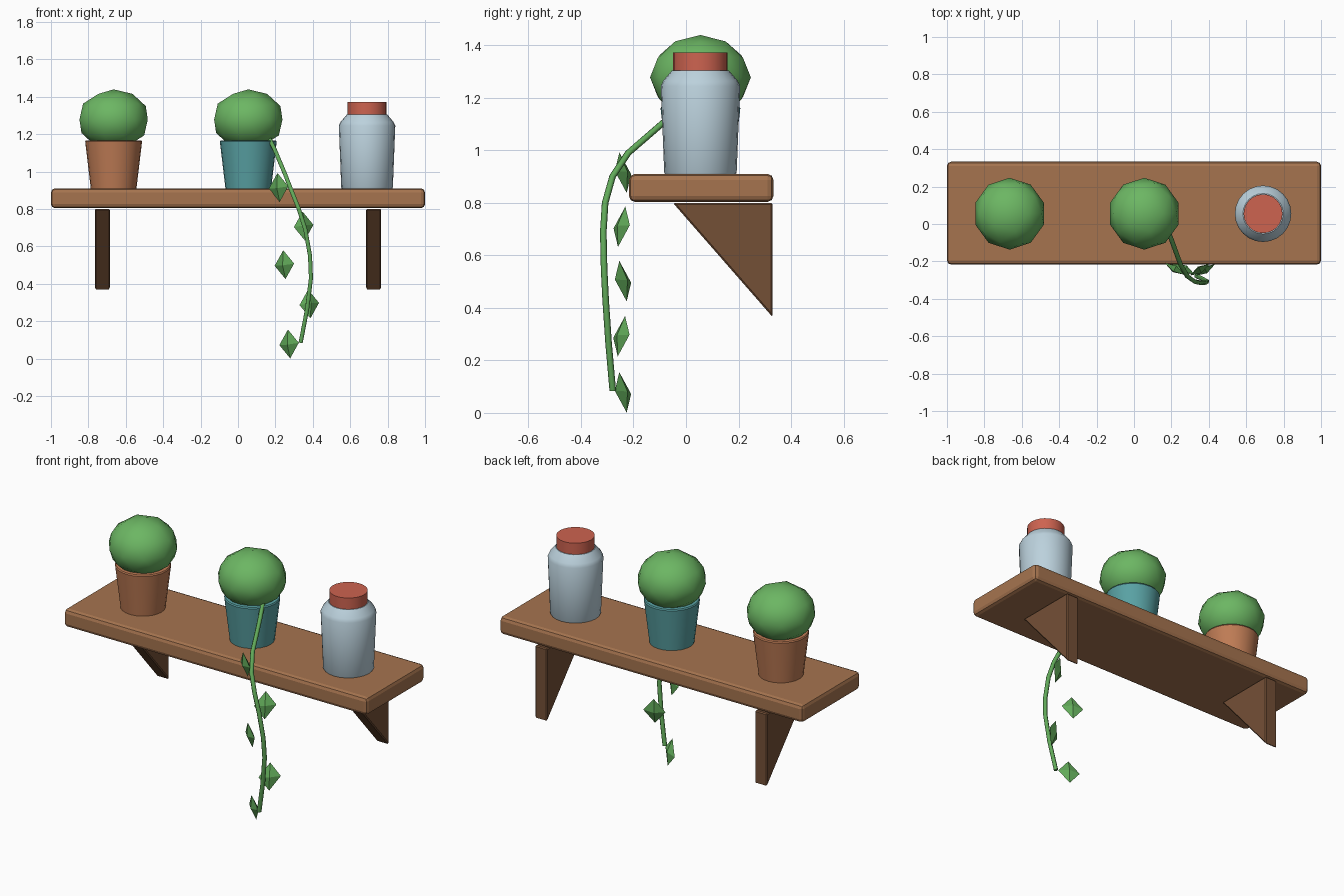
import bpy, bmesh, math
from mathutils import Vector

if "Cube" in bpy.data.objects:
    bpy.data.objects.remove(bpy.data.objects["Cube"])


def material(name, rgb):
    m = bpy.data.materials.new(name)
    m.diffuse_color = (*rgb, 1)
    m.use_nodes = True
    m.node_tree.nodes["Principled BSDF"].inputs["Base Color"].default_value = m.diffuse_color
    return m


WOOD = material("shelf_wood", (0.38, 0.175, 0.078))
DARK = material("dark_wood", (0.175, 0.080, 0.037))
CLAY = material("terracotta", (0.52, 0.20, 0.09))
TEAL = material("teal_glaze", (0.10, 0.36, 0.37))
LEAF = material("foliage_green", (0.15, 0.47, 0.125))
VINE = material("vine_green", (0.12, 0.40, 0.10))
GLASS = material("pale_blue", (0.50, 0.64, 0.72))
RED = material("lid_red", (0.61, 0.125, 0.08))


def add(name, bm, mat, loc=(0, 0, 0), smooth=None, bevel=0, segments=1):
    bmesh.ops.recalc_face_normals(bm, faces=bm.faces)
    mesh = bpy.data.meshes.new(name)
    bm.to_mesh(mesh)
    bm.free()
    mesh.materials.append(mat)
    ob = bpy.data.objects.new(name, mesh)
    ob.location = loc
    bpy.context.collection.objects.link(ob)
    if bevel:
        mod = ob.modifiers.new("edge", "BEVEL")
        mod.width, mod.segments = bevel, segments
    if smooth:
        bpy.ops.object.select_all(action="DESELECT")
        ob.select_set(True)
        bpy.context.view_layer.objects.active = ob
        bpy.ops.object.shade_smooth_by_angle(angle=math.radians(smooth))
    return ob


def lathe(name, profile, mat, loc, sides=24):
    """Closed turned body from (radius, height) pairs."""
    bm = bmesh.new()
    rings = [[bm.verts.new((r * math.cos(a), r * math.sin(a), z))
              for a in (2 * math.pi * i / sides for i in range(sides))]
             for r, z in profile]
    for lo, hi in zip(rings, rings[1:]):
        for i in range(sides):
            j = (i + 1) % sides
            bm.faces.new((lo[i], lo[j], hi[j], hi[i]))
    bm.faces.new(rings[0])
    bm.faces.new(rings[-1])
    return add(name, bm, mat, loc, smooth=30)


# shelf board
bm = bmesh.new()
bmesh.ops.create_cube(bm, size=1)
bmesh.ops.scale(bm, vec=(2.0, 0.55, 0.106), verts=bm.verts)
add("shelf_board", bm, WOOD, (0, 0.058, 0.857), bevel=0.022, segments=2)

# triangular brackets
for side, x in (("left", -0.725), ("right", 0.725)):
    bm = bmesh.new()
    face = bm.faces.new([bm.verts.new((x - 0.04, y, z)) for y, z in
                         ((-0.05, 0.8), (0.33, 0.8), (0.33, 0.365))])
    out = bmesh.ops.extrude_face_region(bm, geom=[face])
    bmesh.ops.translate(bm, vec=(0.08, 0, 0),
                        verts=[v for v in out["geom"] if isinstance(v, bmesh.types.BMVert)])
    add("bracket_" + side, bm, DARK, bevel=0.006)

# potted bushes
for side, x, mat in (("left", -0.665, CLAY), ("middle", 0.055, TEAL)):
    lathe("pot_" + side, ((0.122, 0.908), (0.152, 1.16), (0.148, 1.167)), mat, (x, 0.055, 0))
    bm = bmesh.new()
    bmesh.ops.create_icosphere(bm, subdivisions=2, radius=0.192)
    bmesh.ops.scale(bm, vec=(1, 1, 0.84), verts=bm.verts)
    add("bush_" + side, bm, LEAF, (x, 0.055, 1.278), smooth=50)

# jar and lid
lathe("jar", ((0.134, 0.908), (0.138, 0.915), (0.151, 1.245), (0.142, 1.265),
              (0.108, 1.305)), GLASS, (0.69, 0.055, 0))
lathe("jar_lid", ((0.104, 1.303), (0.104, 1.372)), RED, (0.69, 0.055, 0))

# trailing vine stem
path = ((0.165, 0.0, 1.18), (0.195, -0.07, 1.12), (0.25, -0.22, 0.99),
        (0.285, -0.28, 0.90), (0.325, -0.308, 0.80), (0.36, -0.315, 0.69),
        (0.385, -0.312, 0.55), (0.39, -0.306, 0.43), (0.37, -0.295, 0.267),
        (0.335, -0.279, 0.085))
curve = bpy.data.curves.new("vine_stem", "CURVE")
curve.dimensions = "3D"
curve.bevel_depth = 0.0125
curve.bevel_resolution = 1
curve.use_fill_caps = True
spline = curve.splines.new("POLY")
spline.points.add(len(path) - 1)
for point, co in zip(spline.points, path):
    point.co = (*co, 1)
curve.materials.append(VINE)
bpy.context.collection.objects.link(bpy.data.objects.new("vine_stem", curve))

# diamond leaves, turned alternately left and right
centres = ((0.217, -0.24, 0.915), (0.351, -0.245, 0.709), (0.248, -0.24, 0.502),
           (0.381, -0.246, 0.292), (0.273, -0.24, 0.078))
for i, c in enumerate(centres):
    turn = 1 if i % 2 else -1
    up = Vector((-0.006, 0.014 * turn, 0.077))
    wide = Vector((0.052, 0.031 * turn, 0.006))
    thin = wide.cross(up).normalized() * 0.02
    bm = bmesh.new()
    top, bottom = bm.verts.new(up), bm.verts.new(-up)
    rim = [bm.verts.new(v) for v in (wide, thin, -wide, -thin)]
    for a, b in zip(rim, rim[1:] + rim[:1]):
        bm.faces.new((a, b, top))
        bm.faces.new((b, a, bottom))
    add(f"vine_leaf_{i + 1}", bm, VINE, c)
